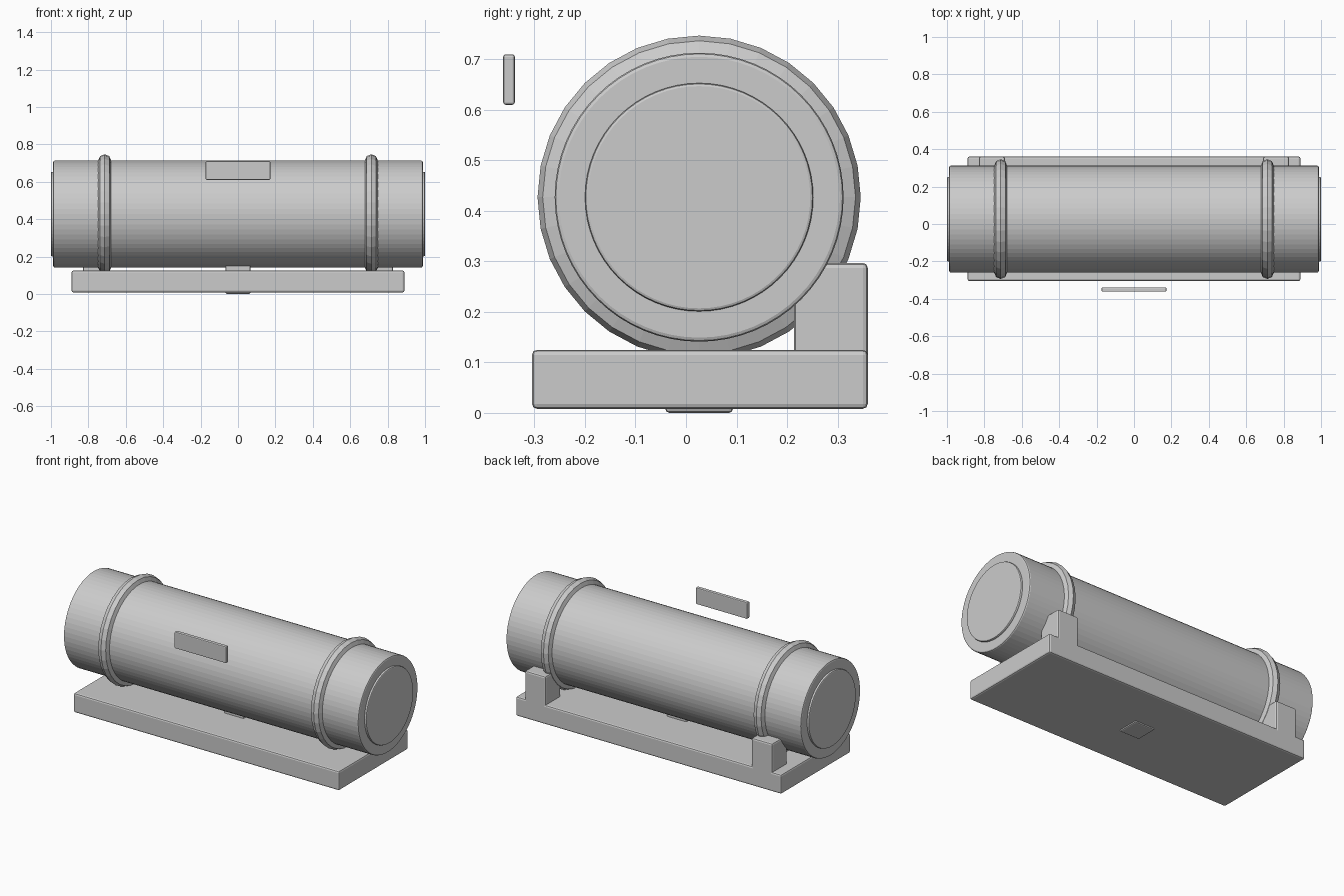
import bpy, math

if "Cube" in bpy.data.objects:
    bpy.data.objects.remove(bpy.data.objects["Cube"])

grey = bpy.data.materials.new("plain grey")
grey.diffuse_color = (0.6, 0.6, 0.6, 1)
grey.use_nodes = True
grey.node_tree.nodes["Principled BSDF"].inputs["Base Color"].default_value = grey.diffuse_color
AXIS_Y, AXIS_Z = 0.026, 0.427


def finish(ob, name, bevel=0.0):
    ob.name = name
    ob.data.materials.append(grey)
    if bevel:
        m = ob.modifiers.new("rounded_edges", 'BEVEL')
        m.width, m.segments, m.limit_method = bevel, 2, 'ANGLE'
        m.angle_limit = math.radians(40)
    return ob


def box(name, lo, hi, bevel):
    bpy.ops.mesh.primitive_cube_add(size=1, location=[(a + b) / 2 for a, b in zip(lo, hi)])
    ob = bpy.context.object
    ob.scale = [b - a for a, b in zip(lo, hi)]
    bpy.ops.object.transform_apply(location=False, rotation=False, scale=True)
    return finish(ob, name, bevel)


def drum(name, radius, half, bevel):
    bpy.ops.mesh.primitive_cylinder_add(vertices=64, radius=radius, depth=2 * half,
                                        location=(0, AXIS_Y, AXIS_Z),
                                        rotation=(0, math.pi / 2, 0))
    return finish(bpy.context.object, name, bevel)


# Horizontal tank with raised end discs
drum("tank_body", 0.286, 0.988, 0.008)
drum("end_discs", 0.226, 1.0, 0.006)

# Base slab and central pin block
box("base_slab", (-0.89, -0.305, 0.008), (0.89, 0.36, 0.125), 0.01)
box("centre_block", (-0.067, -0.041, 0.0), (0.067, 0.093, 0.16), 0.008)

# Bands and rear supports at both ends
for side, label in ((-1, "left"), (1, "right")):
    bpy.ops.mesh.primitive_torus_add(major_radius=0.285, minor_radius=0.035,
                                     major_segments=32, minor_segments=8,
                                     location=(side * 0.713, AXIS_Y, AXIS_Z),
                                     rotation=(0, math.pi / 2, 0))
    finish(bpy.context.object, label + "_band")
    x0, x1 = sorted((side * 0.69, side * 0.83))
    box(label + "_support", (x0, 0.214, 0.1), (x1, 0.36, 0.297), 0.01)

# Separate front label plate
box("front_plate", (-0.173, -0.362, 0.61), (0.173, -0.339, 0.71), 0.005)
